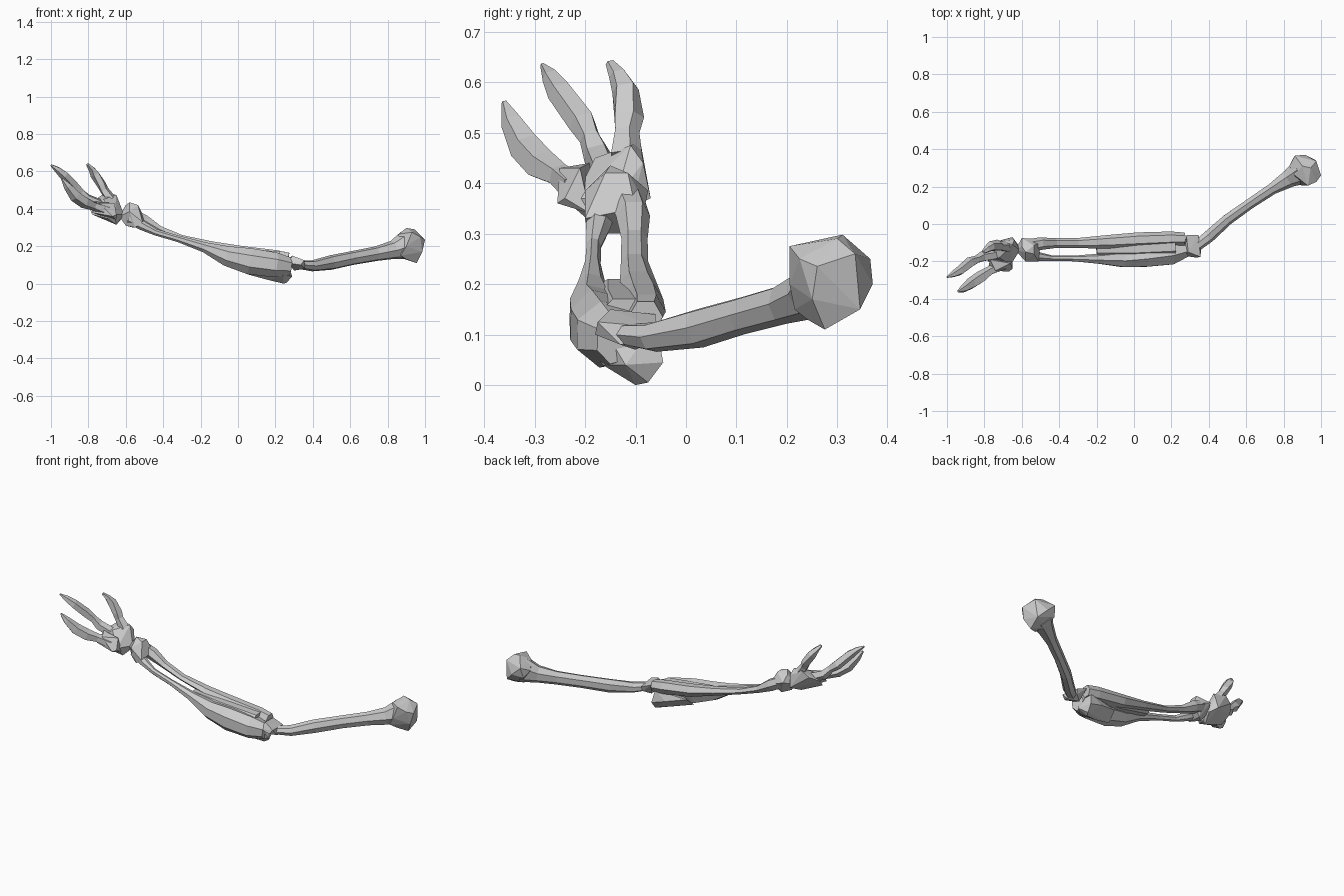
import bpy, bmesh, math
from mathutils import Vector


def finish(name, bm):
    bmesh.ops.recalc_face_normals(bm, faces=bm.faces)
    me = bpy.data.meshes.new(name)
    bm.to_mesh(me)
    bm.free()
    ob = bpy.data.objects.new(name, me)
    bpy.context.collection.objects.link(ob)
    return ob


def bone(name, stations, sides=6, twist=0.0):
    """Loft rings along a path; station = x, y, z, half width, half height."""
    bm = bmesh.new()
    pts = [Vector(s[:3]) for s in stations]
    rings = []
    for i, s in enumerate(stations):
        t = (pts[min(i + 1, len(pts) - 1)] - pts[max(i - 1, 0)]).normalized()
        side = t.cross(Vector((0, 0, 1))).normalized()
        up = side.cross(t)
        ring = []
        for k in range(sides):
            a = twist + math.tau * k / sides
            ring.append(bm.verts.new(pts[i] + side * s[3] * math.cos(a) + up * s[4] * math.sin(a)))
        rings.append(ring)
    for r0, r1 in zip(rings, rings[1:]):
        for k in range(sides):
            j = (k + 1) % sides
            bm.faces.new((r0[k], r0[j], r1[j], r1[k]))
    bm.faces.new(rings[0])
    bm.faces.new(rings[-1])
    return finish(name, bm)


def lump(name, points):
    """Faceted knob: convex hull of a few corner points."""
    bm = bmesh.new()
    vs = [bm.verts.new(p) for p in points]
    res = bmesh.ops.convex_hull(bm, input=vs)
    loose = [v for v in bm.verts if not v.link_faces]
    bmesh.ops.delete(bm, geom=loose, context='VERTS')
    return finish(name, bm)


# Upper arm shaft and its shoulder knob
bone("upper_arm_bone", [
    (.33, -.12, .10, .030, .022), (.40, -.065, .095, .034, .030),
    (.50, .025, .113, .031, .040), (.62, .11, .138, .029, .038),
    (.74, .19, .160, .032, .040), (.83, .245, .180, .050, .050),
    (.90, .285, .205, .075, .078)], 7)
lump("shoulder_knob", [
    (.86, .365, .25), (.915, .37, .20), (.965, .345, .15), (.85, .35, .19), (.83, .31, .225),
    (.90, .31, .298), (.945, .30, .29), (.975, .335, .26), (1.0, .26, .235), (.975, .225, .25),
    (.93, .205, .275), (.90, .205, .20), (.87, .215, .15), (.90, .24, .13),
    (.955, .275, .11), (.985, .25, .17), (.88, .30, .135), (.86, .26, .265)])

# Elbow joint
lump("elbow_hinge", [
    (.355, -.175, .125), (.335, -.18, .10), (.36, -.13, .08), (.34, -.07, .085),
    (.345, -.06, .115), (.29, -.15, .15), (.27, -.17, .11), (.28, -.06, .14), (.30, -.10, .07)])
lump("elbow_tip", [
    (.245, -.10, 0), (.26, -.075, .005), (.265, -.045, .045), (.29, -.12, .04), (.24, -.165, .04),
    (.27, -.15, .09), (.16, -.13, .02), (.18, -.055, .07), (.21, -.20, .09), (.25, -.06, .12),
    (.05, -.15, .05), (.06, -.09, .10)])

# Forearm bones
bone("outer_forearm_bone", [
    (.28, -.14, .09, .040, .050), (.20, -.155, .10, .068, .068),
    (.06, -.175, .12, .060, .072), (-.06, -.187, .148, .048, .055),
    (-.18, -.187, .195, .029, .028), (-.32, -.185, .240, .016, .018),
    (-.44, -.183, .275, .015, .018), (-.51, -.175, .310, .025, .026),
    (-.58, -.165, .350, .030, .030)], 7)
bone("inner_forearm_bone", [
    (.27, -.08, .135, .034, .035), (.20, -.078, .145, .038, .040),
    (.02, -.085, .170, .040, .036), (-.14, -.095, .205, .036, .024),
    (-.30, -.102, .245, .027, .017), (-.42, -.102, .290, .026, .022),
    (-.50, -.105, .335, .034, .036), (-.57, -.12, .370, .038, .036)], 6)
bone("forearm_web", [
    (.22, -.12, .145, .05, .03), (0, -.13, .165, .05, .03), (-.20, -.14, .20, .03, .012)], 6)

# Wrist knob
lump("wrist_knob", [
    (-.535, -.16, .42), (-.58, -.15, .435), (-.60, -.12, .42), (-.535, -.115, .42), (-.51, -.20, .33),
    (-.58, -.20, .385), (-.55, -.195, .30), (-.60, -.16, .31), (-.635, -.14, .36),
    (-.54, -.08, .36), (-.60, -.075, .385), (-.56, -.12, .30), (-.50, -.10, .35)])

# Palm blocks
lump("palm", [
    (-.61, -.14, .37), (-.62, -.11, .35), (-.65, -.18, .315), (-.65, -.07, .37), (-.64, -.085, .44),
    (-.65, -.11, .475), (-.72, -.09, .48), (-.76, -.10, .45), (-.72, -.18, .45),
    (-.70, -.22, .35), (-.78, -.20, .37), (-.80, -.15, .42), (-.66, -.22, .37)])
lump("palm_edge", [
    (-.65, -.24, .37), (-.67, -.255, .36), (-.65, -.19, .34), (-.66, -.21, .43),
    (-.74, -.25, .43), (-.78, -.24, .38), (-.77, -.19, .44), (-.72, -.19, .36)])

# Three clawed fingers
bone("inner_finger", [
    (-.68, -.12, .45, .034, .030), (-.715, -.118, .50, .026, .024),
    (-.73, -.115, .53, .032, .026), (-.765, -.12, .585, .028, .026),
    (-.785, -.135, .615, .020, .016), (-.805, -.15, .638, .011, .008)], 5)
bone("middle_finger_part", [
    (-.73, -.16, .42, .030, .030), (-.81, -.175, .455, .030, .028),
    (-.84, -.19, .49, .022, .022), (-.875, -.205, .52, .030, .028),
    (-.93, -.25, .58, .026, .026), (-.965, -.268, .61, .018, .018),
    (-1.0, -.285, .634, .004, .005)], 5)
bone("outer_finger", [
    (-.70, -.22, .39, .030, .030), (-.77, -.25, .415, .025, .025),
    (-.82, -.285, .435, .034, .034), (-.87, -.318, .47, .032, .034),
    (-.91, -.345, .52, .022, .023), (-.94, -.36, .56, .006, .006)], 5)
